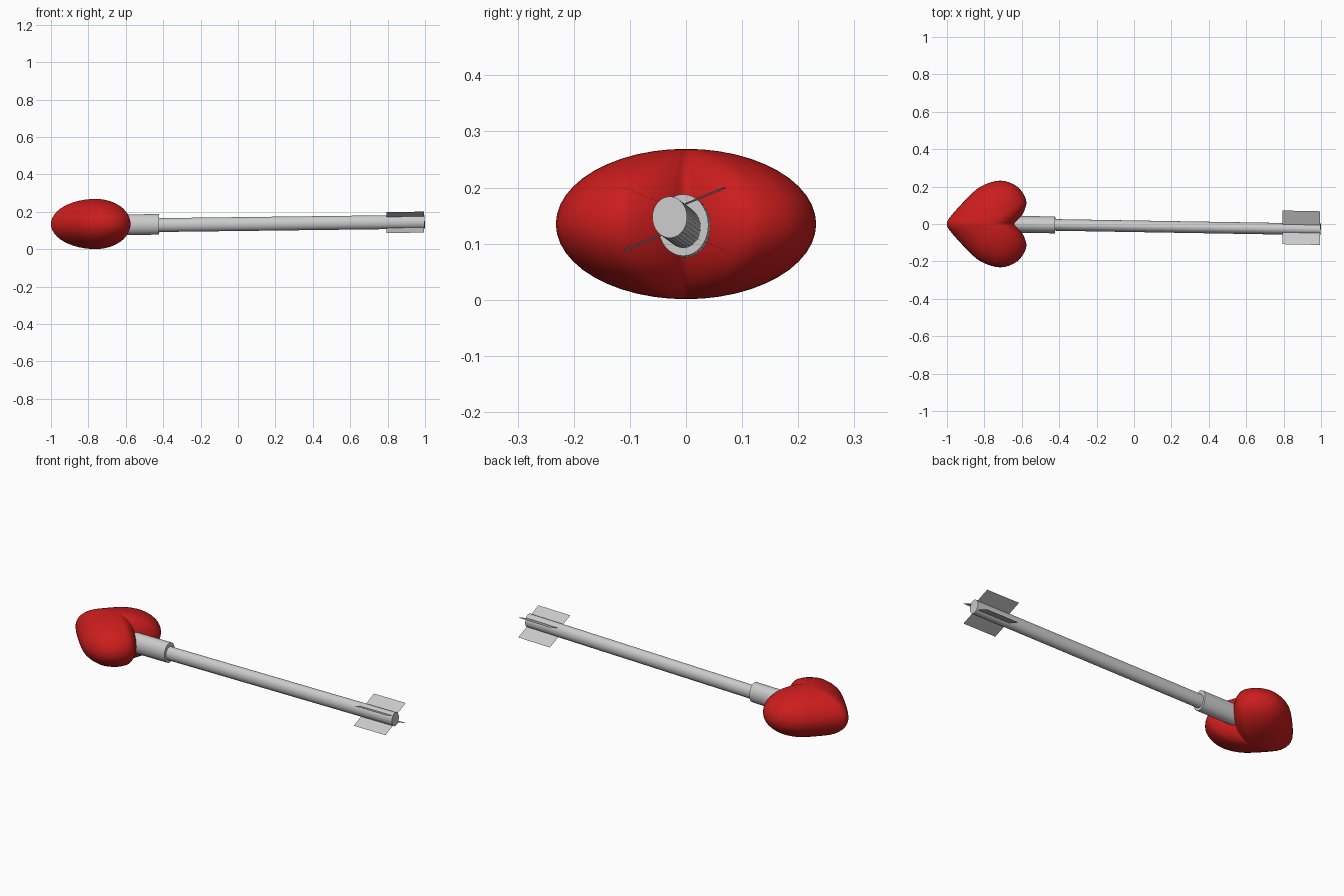
import bpy, bmesh, math
from mathutils import Vector, Matrix

cube = bpy.data.objects.get("Cube")
if cube:
    bpy.data.objects.remove(cube)


def add_object(name, bm, smooth=True):
    bmesh.ops.recalc_face_normals(bm, faces=bm.faces)
    mesh = bpy.data.meshes.new(name)
    bm.to_mesh(mesh)
    bm.free()
    obj = bpy.data.objects.new(name, mesh)
    bpy.context.collection.objects.link(obj)
    if smooth:
        bpy.ops.object.select_all(action='DESELECT')
        obj.select_set(True)
        bpy.context.view_layer.objects.active = obj
        bpy.ops.object.shade_smooth_by_angle(angle=math.radians(40))
    return obj


def smooth_path(points, steps):
    """Catmull-Rom curve through a closed loop of points."""
    n, out = len(points), []
    for i in range(n):
        a, b, c, d = (points[(i + k) % n] for k in (-1, 0, 1, 2))
        for s in range(steps):
            t = s / steps
            out.append(0.5 * (2 * b + (c - a) * t + (2 * a - 5 * b + 4 * c - d) * t ** 2
                              + (3 * b - a - 3 * c + d) * t ** 3))
    return out


def tube(name, start, end, half_width, half_height, sides=32):
    """Oval rod between two points."""
    start, end = Vector(start), Vector(end)
    axis = end - start
    bm = bmesh.new()
    bmesh.ops.create_cone(bm, cap_ends=True, segments=sides, radius1=1, radius2=1, depth=1)
    scale = Matrix.Diagonal((half_width, half_height, axis.length, 1))
    turn = axis.to_track_quat('Z', 'Y').to_matrix().to_4x4()
    bm.transform(Matrix.Translation((start + end) / 2) @ turn @ scale)
    return add_object(name, bm)


# Heart head: mirrored outline shrunk along an elliptical dome, above and below
half = [(-0.985, 0.035), (-0.9, 0.13), (-0.82, 0.2), (-0.715, 0.232), (-0.625, 0.2),
        (-0.577, 0.13), (-0.585, 0.075), (-0.61, 0.03)]
outline = [(-1, 0)] + half + [(-0.632, 0)] + [(x, -y) for x, y in reversed(half)]
loop = smooth_path([Vector((x, y, 0)) for x, y in outline], 4)
centre = Vector((-0.76, 0, 0.135))
LEVELS, THICK = 24, 0.134
bm = bmesh.new()
rings = []
for i in range(1, LEVELS):
    lat = math.pi * (i / LEVELS - 0.5)
    rings.append([bm.verts.new((centre.x + (p.x - centre.x) * math.cos(lat),
                                p.y * math.cos(lat),
                                centre.z + THICK * math.sin(lat))) for p in loop])
count = len(loop)
for low, high in zip(rings, rings[1:]):
    for j in range(count):
        k = (j + 1) % count
        bm.faces.new((low[j], low[k], high[k], high[j]))
for ring, side in ((rings[0], -1), (rings[-1], 1)):
    pole = bm.verts.new(centre + Vector((0, 0, side * THICK)))
    for j in range(count):
        bm.faces.new((ring[j], ring[(j + 1) % count], pole))
heart = add_object("heart_head", bm)
heart.data.polygons.foreach_set("use_smooth", [True] * len(heart.data.polygons))

red = bpy.data.materials.new("red")
red.use_nodes = True
color = (0.6, 0.012, 0.012, 1)
red.diffuse_color = color
red.node_tree.nodes["Principled BSDF"].inputs["Base Color"].default_value = color
heart.data.materials.append(red)

# Sleeve and slightly tilted shaft
tube("sleeve", (-0.7, 0, 0.13), (-0.422, -0.005, 0.133), 0.045, 0.055)
tube("shaft", (-0.6, -0.002, 0.127), (0.998, -0.029, 0.147), 0.031, 0.037)

# Four thin fins in a cross around the tail
bm = bmesh.new()
for sy in (-1, 1):
    for sz in (-1, 1):
        corners = []
        for x, dy, dz in ((0.795, 0.002, -0.001), (0.995, -0.002, 0.001)):
            root = Vector((x, -0.02 + sy * 0.015 + dy, 0.144 + sz * 0.025 + dz))
            tip = Vector((x, -0.02 + sy * 0.09 + dy, 0.144 + sz * 0.056 + dz))
            corners.append((bm.verts.new(root), bm.verts.new(tip)))
        (a, b), (c, d) = corners
        bm.faces.new((a, b, d, c))
add_object("tail_fins", bm, smooth=False)
